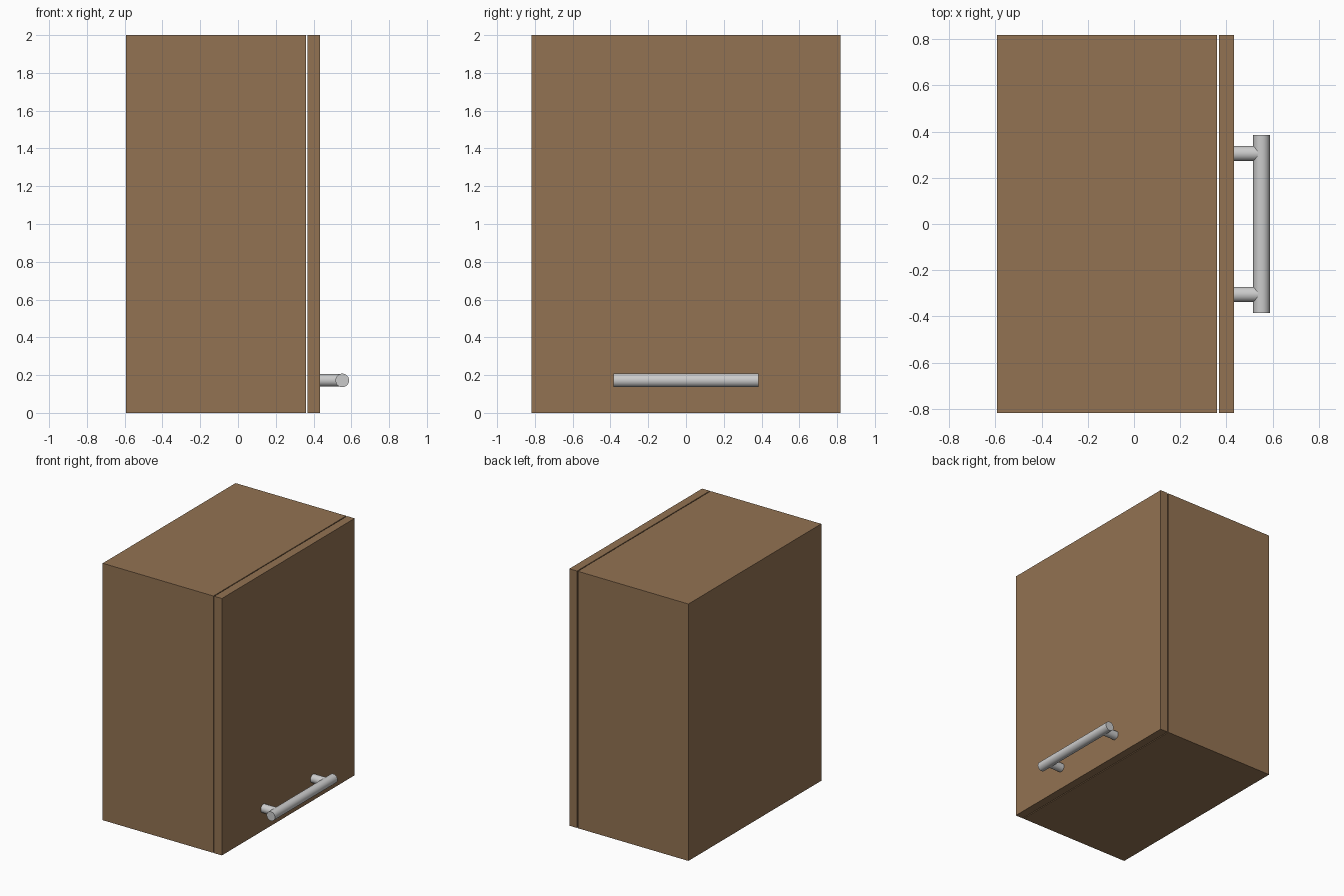
import bpy, bmesh
from math import pi

if "Cube" in bpy.data.objects:
    bpy.data.objects.remove(bpy.data.objects["Cube"])

wood = bpy.data.materials.new("wood")
wood.diffuse_color = (0.29, 0.17, 0.085, 1)
wood.use_nodes = True
wood.node_tree.nodes["Principled BSDF"].inputs["Base Color"].default_value = wood.diffuse_color


def box(name, x0, x1, y0, y1, z0, z1):
    bpy.ops.mesh.primitive_cube_add(size=1, location=((x0 + x1) / 2, (y0 + y1) / 2, (z0 + z1) / 2))
    ob = bpy.context.object
    ob.name = name
    ob.scale = (x1 - x0, y1 - y0, z1 - z0)
    bpy.ops.object.transform_apply(location=False, rotation=False, scale=True)
    ob.data.materials.append(wood)
    return ob


def rod(name, radius, length, location, rotation):
    bpy.ops.mesh.primitive_cylinder_add(vertices=32, radius=radius, depth=length,
                                        location=location, rotation=rotation)
    ob = bpy.context.object
    ob.name = name
    bpy.ops.object.shade_smooth_by_angle()
    return ob


# Carcass: hollow box, open on the +x side behind the door
carcass = box("carcass", -0.593, 0.36, -0.817, 0.817, 0, 2)
bm = bmesh.new()
bm.from_mesh(carcass.data)
opening = max(bm.faces, key=lambda f: f.normal.x)
bmesh.ops.inset_region(bm, faces=[opening], thickness=0.065)
pocket = bmesh.ops.extrude_discrete_faces(bm, faces=[opening])["faces"][0]
bmesh.ops.translate(bm, verts=pocket.verts, vec=(-0.9, 0, 0))
bm.to_mesh(carcass.data)
bm.free()

# Door, set off by a narrow gap
box("door", 0.367, 0.433, -0.817, 0.817, 0, 2)

# Bar handle with two posts
rod("handle_bar", 0.036, 0.77, (0.552, 0, 0.172), (pi / 2, 0, 0))
for side, y in (("left", -0.305), ("right", 0.305)):
    rod("handle_post_" + side, 0.033, 0.125, (0.4925, y, 0.172), (0, pi / 2, 0))
